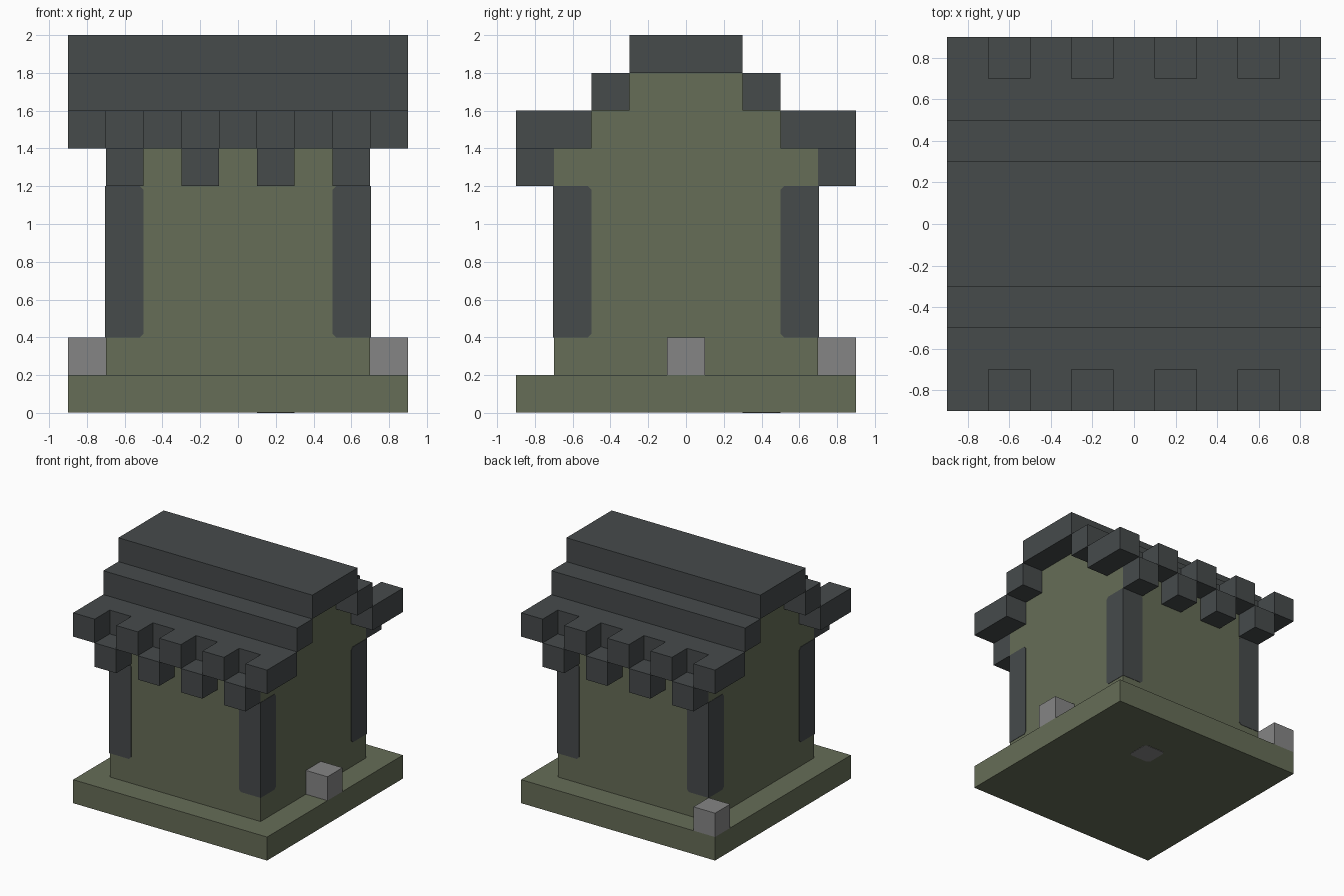
import bpy
import bmesh

if "Cube" in bpy.data.objects:
    bpy.data.objects.remove(bpy.data.objects["Cube"])


def material(name, rgb):
    mat = bpy.data.materials.new(name)
    mat.use_nodes = True
    mat.diffuse_color = (*rgb, 1)
    mat.node_tree.nodes["Principled BSDF"].inputs["Base Color"].default_value = (*rgb, 1)
    return mat


MOSS = material("moss_green", (0.133, 0.153, 0.095))
SLATE = material("dark_slate", (0.061, 0.069, 0.071))
STONE = material("stone_grey", (0.235, 0.235, 0.235))
U = 0.2  # block size
SKIN = 0.003  # thickness of the painted plates


def prism(name, outline, axis, lo, hi, mat):
    """Extrude a 2D outline along x, y or z between lo and hi."""
    bm = bmesh.new()

    def place(a, b, d):
        return {"x": (d, a, b), "y": (a, d, b), "z": (a, b, d)}[axis]

    face = bm.faces.new([bm.verts.new(place(a, b, lo)) for a, b in outline])
    out = bmesh.ops.extrude_face_region(bm, geom=[face])
    for v in out["geom"]:
        if isinstance(v, bmesh.types.BMVert):
            v.co["xyz".index(axis)] = hi
    bmesh.ops.recalc_face_normals(bm, faces=bm.faces)
    mesh = bpy.data.meshes.new(name)
    bm.to_mesh(mesh)
    bm.free()
    mesh.materials.append(mat)
    obj = bpy.data.objects.new(name, mesh)
    bpy.context.collection.objects.link(obj)
    return obj


def box(name, x, y, z, mat):
    outline = [(x[0], y[0]), (x[1], y[0]), (x[1], y[1]), (x[0], y[1])]
    return prism(name, outline, "z", z[0], z[1], mat)


def span(centre):
    return (centre - U / 2, centre + U / 2)


def side_span(s, a, b):
    return tuple(sorted((s * a, s * b)))


# Base slab and stepped gable walls
box("base_slab", (-0.9, 0.9), (-0.9, 0.9), (SKIN, U), MOSS)
half = [(0.7, 0.2), (0.7, 1.4), (0.5, 1.4), (0.5, 1.6), (0.3, 1.6), (0.3, 1.8)]
prism("gable_walls", half + [(-y, z) for y, z in reversed(half)], "x", -0.7, 0.7, MOSS)

# Painted corner posts: one plate on each of the two wall faces at a corner
c = 0.02
post = [(0.5 + c, 0.4), (0.7 + SKIN, 0.4), (0.7 + SKIN, 1.2),
        (0.5 + c, 1.2), (0.5, 1.2 - c), (0.5, 0.4 + c)]
for sx, x_name in ((-1, "right"), (1, "left")):
    for sy, y_name in ((-1, "front"), (1, "back")):
        corner = f"{y_name}_{x_name}_post"
        prism(corner + "_face", [(sx * u, z) for u, z in post], "y",
              sy * 0.7, sy * (0.7 + SKIN), SLATE)
        prism(corner + "_side", [(sy * u, z) for u, z in post], "x",
              sx * 0.7, sx * (0.7 + SKIN), SLATE)

# Stepped roof with an alternating fringe along both eaves
box("roof_ridge", (-0.9, 0.9), (-0.3, 0.3), (1.8, 2.0), SLATE)
for s, name in ((-1, "front"), (1, "back")):
    box(name + "_roof_step", (-0.9, 0.9), side_span(s, 0.3, 0.5), (1.6, 1.8), SLATE)
    box(name + "_eave", (-0.9, 0.9), side_span(s, 0.5, 0.7), (1.4, 1.6), SLATE)
    for i in range(9):
        low = 1.2 if i % 2 else 1.4
        box(f"{name}_fringe_block_{i + 1}", span((i - 4) * U),
            side_span(s, 0.7, 0.9), (low, low + U), SLATE)

# Loose stones on the slab
box("left_stone", span(0.8), span(0), (0.2, 0.4), STONE)
box("back_right_stone", span(-0.8), span(0.8), (0.2, 0.4), STONE)

# Stone patch under the slab, with clipped corners
h = U / 2
patch = [(h, h - c), (h - c, h), (c - h, h), (-h, h - c),
         (-h, c - h), (c - h, -h), (h - c, -h), (h, c - h)]
prism("underside_stone", [(0.2 + x, 0.4 + y) for x, y in patch], "z", 0, SKIN, STONE)
